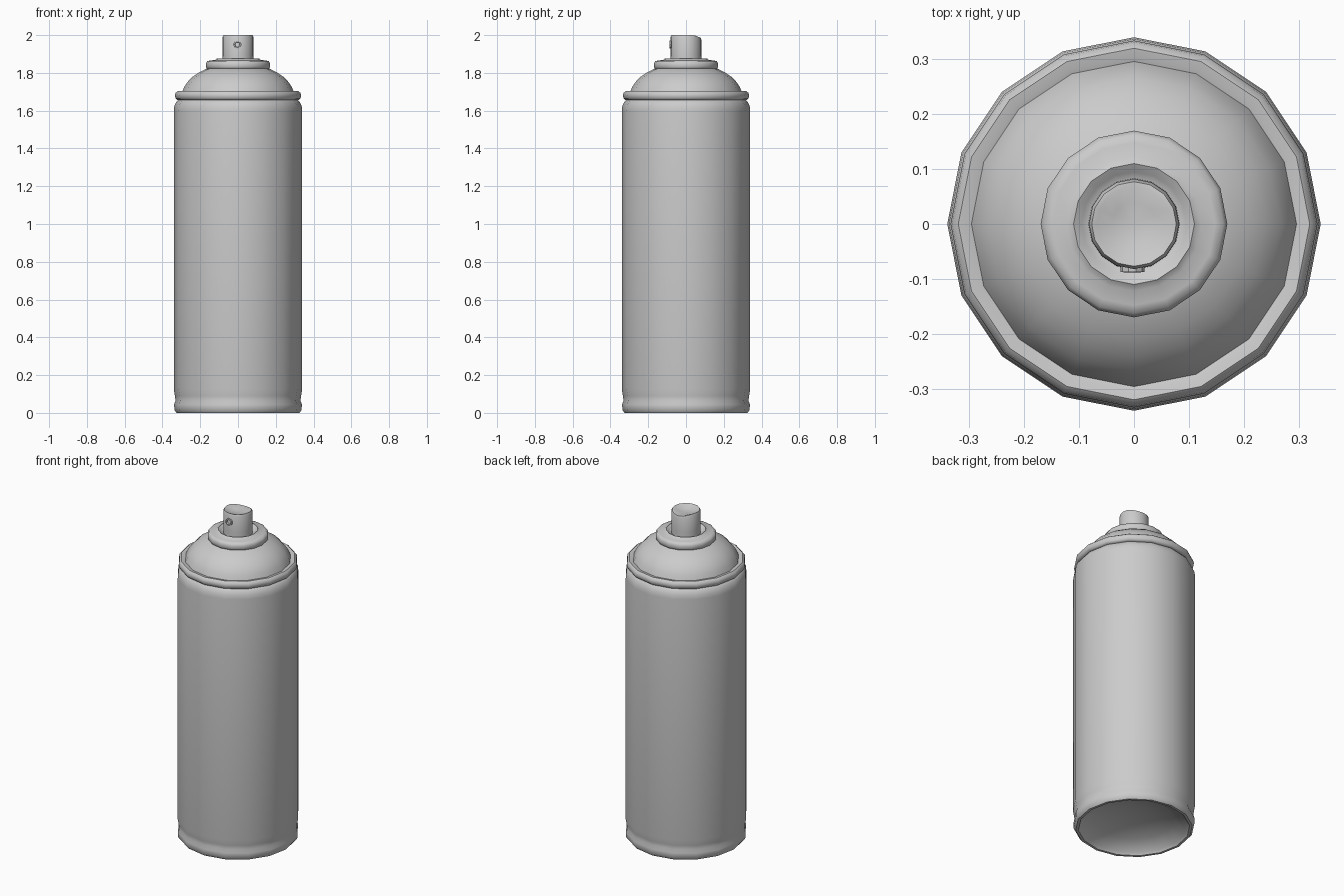
import bpy, bmesh, math
from mathutils import Matrix

if "Cube" in bpy.data.objects:
    bpy.data.objects.remove(bpy.data.objects["Cube"])

SEG = 16


def lathe(name, profile, seg=SEG, matrix=None, tweak=None, angle=50):
    """Revolve (radius, height) points around z; radius 0 makes a pole."""
    bm = bmesh.new()
    rings = []
    for r, z in profile:
        if r == 0:
            rings.append([bm.verts.new((0, 0, z))])
        else:
            rings.append([bm.verts.new((r * math.cos(2 * math.pi * i / seg),
                                        r * math.sin(2 * math.pi * i / seg), z))
                          for i in range(seg)])
    for a, b in zip(rings, rings[1:]):
        for i in range(seg):
            j = (i + 1) % seg
            if len(a) == 1:
                bm.faces.new((a[0], b[j], b[i]))
            elif len(b) == 1:
                bm.faces.new((a[i], a[j], b[0]))
            else:
                bm.faces.new((a[i], a[j], b[j], b[i]))
    if tweak:
        for v in bm.verts:
            tweak(v)
    if matrix:
        bm.transform(matrix)
    mesh = bpy.data.meshes.new(name)
    bm.to_mesh(mesh)
    bm.free()
    ob = bpy.data.objects.new(name, mesh)
    bpy.context.collection.objects.link(ob)
    bpy.ops.object.select_all(action='DESELECT')
    ob.select_set(True)
    bpy.context.view_layer.objects.active = ob
    bpy.ops.object.shade_smooth_by_angle(angle=math.radians(angle))
    return ob


# Can body: hollow domed base, bottom bead, straight wall, shoulder
lathe("can_body", [
    (0, 0.09), (0.12, 0.08), (0.22, 0.055), (0.30, 0.015),
    (0.31, 0.0), (0.325, 0.0), (0.337, 0.015), (0.338, 0.045), (0.331, 0.065),
    (0.334, 0.09), (0.34, 0.125), (0.34, 1.60), (0.337, 1.625),
    (0.327, 1.645), (0.318, 1.655), (0.30, 1.66)])

# Rolled rim and domed top
lathe("dome_top", [
    (0.30, 1.655), (0.322, 1.657), (0.331, 1.665), (0.334, 1.68),
    (0.331, 1.694), (0.32, 1.703), (0.305, 1.70), (0.296, 1.697),
    (0.285, 1.725), (0.267, 1.752), (0.24, 1.78), (0.21, 1.80),
    (0.172, 1.82), (0.155, 1.825)])

# Valve cup with a recess around the stem
lathe("valve_cup", [
    (0.155, 1.818), (0.165, 1.822), (0.17, 1.832), (0.17, 1.85),
    (0.163, 1.862), (0.148, 1.866), (0.122, 1.868), (0.11, 1.877),
    (0.095, 1.868), (0.085, 1.86), (0, 1.86)])


# Spray button with a finger dip at the back of its top
def finger_dip(v):
    if v.co.z > 1.97 and v.co.y > 0.05:
        v.co.z -= 0.35 * (v.co.y - 0.04)


lathe("spray_button", [
    (0.083, 1.858), (0.082, 1.89), (0.082, 1.989), (0.077, 2.0),
    (0.068, 1.997), (0.04, 1.985), (0, 1.982)], tweak=finger_dip)

# Nozzle insert with its spray hole on the front
lathe("nozzle_insert", [
    (0.022, 0.0), (0.022, 0.013), (0.015, 0.014), (0.012, 0.006), (0, 0.006)],
    seg=10, angle=30,
    matrix=Matrix.Translation((-0.003, -0.074, 1.95)) @ Matrix.Rotation(math.pi / 2, 4, 'X'))
